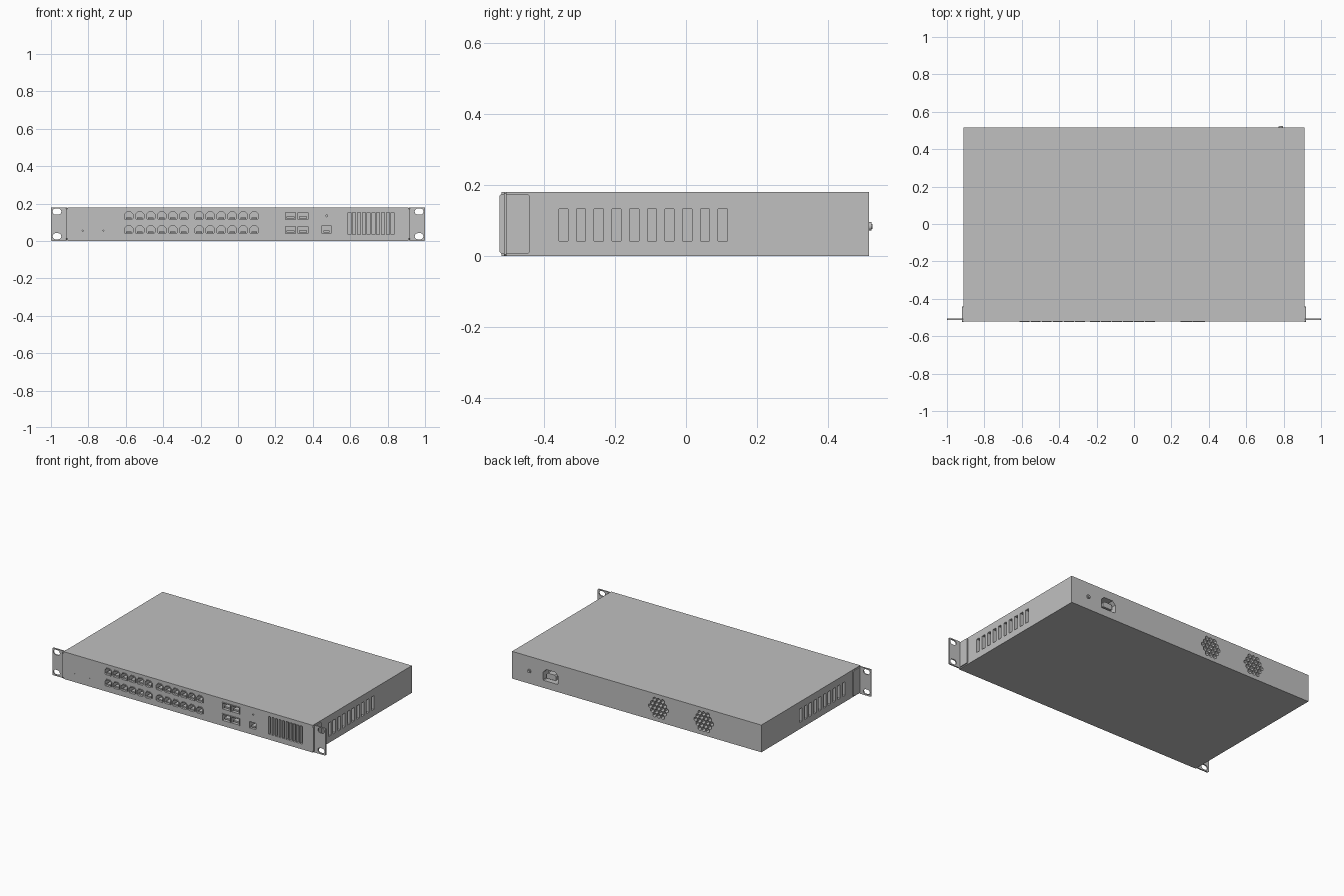
import bpy, bmesh, math

cube = bpy.data.objects.get("Cube")
if cube:
    bpy.data.objects.remove(cube, do_unlink=True)

grey = bpy.data.materials.new("light grey metal")
grey.use_nodes = True
GREY = (0.53, 0.53, 0.53, 1)
grey.diffuse_color = GREY
grey.node_tree.nodes["Principled BSDF"].inputs["Base Color"].default_value = GREY


def prism(bm, profile, axis, a, b):
    """Extrude a closed 2D profile along x or y from a to b."""
    def place(p, t):
        return (t, p[0], p[1]) if axis == "x" else (p[0], t, p[1])
    lo = [bm.verts.new(place(p, a)) for p in profile]
    hi = [bm.verts.new(place(p, b)) for p in profile]
    bm.faces.new(lo)
    bm.faces.new(hi[::-1])
    n = len(profile)
    for i in range(n):
        j = (i + 1) % n
        bm.faces.new((lo[j], lo[i], hi[i], hi[j]))


def rect(u, v, w, h):
    w, h = w / 2, h / 2
    return [(u - w, v - h), (u + w, v - h), (u + w, v + h), (u - w, v + h)]


def chamfered(u, v, w, h, top, bottom):
    w, h = w / 2, h / 2
    return [(u - w + bottom, v - h), (u + w - bottom, v - h), (u + w, v - h + bottom),
            (u + w, v + h - top), (u + w - top, v + h), (u - w + top, v + h),
            (u - w, v + h - top), (u - w, v - h + bottom)]


def ngon(u, v, r, n, turn=0.0):
    return [(u + r * math.cos(turn + i * math.tau / n),
             v + r * math.sin(turn + i * math.tau / n)) for i in range(n)]


def obround(u, v, w, h, steps=8):
    pts = []
    for side in (1, -1):
        for i in range(steps + 1):
            t = -math.pi / 2 + math.pi * i / steps
            pts.append((u + side * ((w - h) / 2 + h / 2 * math.cos(t)),
                        v + side * h / 2 * math.sin(t)))
    return pts


def make(name, bm):
    bmesh.ops.recalc_face_normals(bm, faces=bm.faces)
    mesh = bpy.data.meshes.new(name)
    bm.to_mesh(mesh)
    bm.free()
    mesh.materials.append(grey)
    obj = bpy.data.objects.new(name, mesh)
    bpy.context.collection.objects.link(obj)
    return obj


def cut(target, cutter):
    mod = target.modifiers.new("cut", "BOOLEAN")
    mod.operation = "DIFFERENCE"
    mod.solver = "EXACT"
    mod.object = cutter
    bpy.context.view_layer.objects.active = target
    bpy.ops.object.modifier_apply(modifier=mod.name)


FRONT, BACK, LIP, TALL = -0.52, 0.515, -0.525, 0.18
ROWS = (0.059, 0.134)
port_x = [start + 0.0295 + 0.059 * i for start in (-0.614, -0.238) for i in range(6)]
module_x = (0.281, 0.347)
FANS = (-0.16, -0.49)

openings = bmesh.new()
bezels = bmesh.new()
inserts = bmesh.new()

# Network ports: bezel, pocket and contact shelf
for z in ROWS:
    for x in port_x:
        prism(bezels, chamfered(x, z, 0.053, 0.048, 0.013, 0.008), "y", LIP, FRONT)
        prism(openings, chamfered(x, z, 0.045, 0.04, 0.011, 0.006), "y", -0.54, -0.455)
        prism(inserts, rect(x, z - 0.012, 0.03, 0.008), "y", -0.517, -0.45)
    # Module cages
    for x in module_x:
        prism(bezels, rect(x, z, 0.064, 0.048), "y", LIP, FRONT)
        prism(openings, rect(x, z, 0.054, 0.038), "y", -0.54, -0.44)
        prism(inserts, rect(x, z - 0.008, 0.042, 0.01), "y", -0.515, -0.43)

# Console port and status hole
prism(openings, rect(0.473, 0.061, 0.048, 0.042), "y", -0.54, -0.46)
prism(inserts, rect(0.473, 0.051, 0.032, 0.01), "y", -0.515, -0.45)
prism(openings, ngon(0.475, 0.134, 0.005, 12), "y", -0.54, -0.51)
for x in (-0.83, -0.72):
    prism(openings, ngon(x, 0.055, 0.003, 10), "y", -0.54, -0.51)

# Front and side vents
for i in range(10):
    prism(openings, rect(0.595 + 0.0258 * i, 0.094, 0.016, 0.118), "y", -0.54, -0.495)
    for side in (-1, 1):
        prism(openings, rect(-0.345 + 0.0498 * i, 0.088, 0.026, 0.09), "x",
              side * 0.885, side * 0.93)

# Fan grilles of hexagonal holes
for fx in FANS:
    for q in range(-2, 3):
        for r in range(-2, 3):
            if abs(q + r) <= 2:
                prism(openings, ngon(fx + 0.03 * (q + r / 2), 0.09 + 0.026 * r, 0.0145, 6,
                                     math.pi / 6), "y", 0.49, 0.53)

# Power inlet
prism(openings, chamfered(0.63, 0.088, 0.108, 0.076, 0.022, 0.004), "y", 0.455, 0.53)
prism(inserts, chamfered(0.63, 0.084, 0.07, 0.036, 0.01, 0.002), "y", 0.45, 0.508)

# Case with its openings
case_bm = bmesh.new()
prism(case_bm, rect(0, TALL / 2, 1.824, TALL), "y", FRONT, BACK)
case = make("case", case_bm)
cutter = make("opening_cutter", openings)
cutter.hide_render = True
port_bezels = make("port_bezels", bezels)
cut(case, cutter)
cut(port_bezels, cutter)
bpy.data.objects.remove(cutter, do_unlink=True)
make("port_inserts", inserts)

# Rack brackets: side flange and slotted ear
for side, name in ((1, "left"), (-1, "right")):
    flange = bmesh.new()
    prism(flange, chamfered(-0.4825, 0.091, 0.085, 0.168, 0.005, 0.005), "x",
          side * 0.911, side * 0.919)
    make(name + "_bracket_flange", flange)
    ear_bm = bmesh.new()
    prism(ear_bm, chamfered(side * 0.957, TALL / 2, 0.086, TALL, 0.004, 0.004), "y",
          -0.513, -0.505)
    ear = make(name + "_rack_ear", ear_bm)
    slots = bmesh.new()
    for z in (0.025, 0.157):
        prism(slots, obround(side * 0.968, z, 0.047, 0.033), "y", -0.53, -0.49)
    slot_cutter = make("slot_cutter", slots)
    slot_cutter.hide_render = True
    cut(ear, slot_cutter)
    bpy.data.objects.remove(slot_cutter, do_unlink=True)

# Grounding screw
screw = bmesh.new()
prism(screw, ngon(0.785, 0.084, 0.012, 16), "y", BACK - 0.005, 0.522)
prism(screw, ngon(0.785, 0.084, 0.008, 6), "y", 0.521, 0.525)
make("ground_screw", screw)
